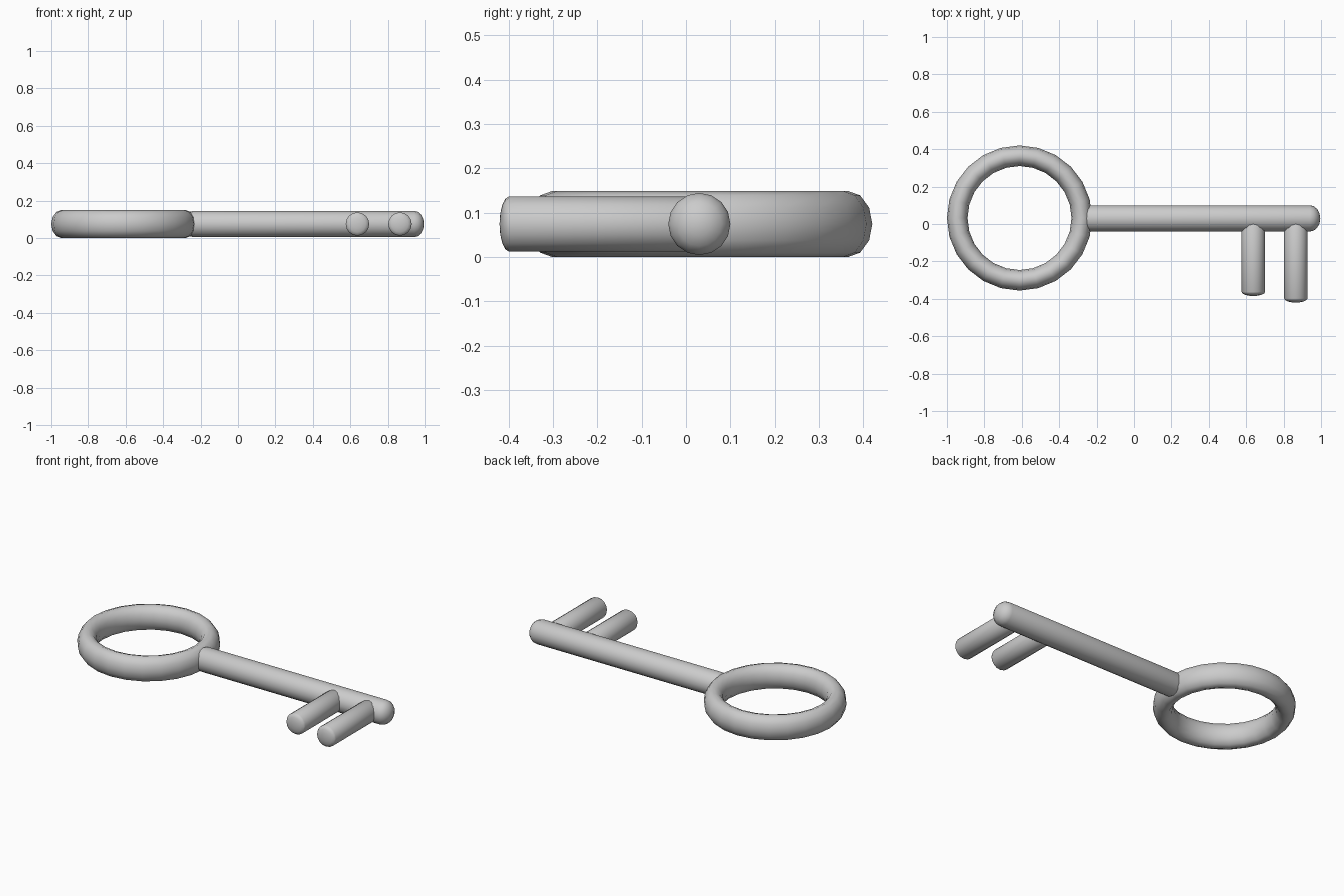
import bpy, bmesh, math
from mathutils import Matrix

if "Cube" in bpy.data.objects:
    bpy.data.objects.remove(bpy.data.objects["Cube"])

MID_Z = 0.0745
AXIS_Y = 0.032


def finish(bm, name):
    bmesh.ops.recalc_face_normals(bm, faces=bm.faces[:])
    mesh = bpy.data.meshes.new(name)
    bm.to_mesh(mesh)
    bm.free()
    for p in mesh.polygons:
        p.use_smooth = True
    obj = bpy.data.objects.new(name, mesh)
    bpy.context.collection.objects.link(obj)
    return obj


def domed_rod(name, radius, length, cap_start, cap_end, matrix, sides=16, steps=4):
    """Rod along local +z with rounded, flattened caps; length is tip to tip."""
    profile = []
    for i in range(1, steps + 1):
        a = math.pi / 2 * i / steps
        profile.append((radius * math.sin(a), cap_start * (1 - math.cos(a))))
    for i in range(steps, 0, -1):
        a = math.pi / 2 * i / steps
        profile.append((radius * math.sin(a), length - cap_end * (1 - math.cos(a))))
    bm = bmesh.new()
    rings = [[bm.verts.new((r * math.cos(2 * math.pi * k / sides),
                            r * math.sin(2 * math.pi * k / sides), z))
              for k in range(sides)] for r, z in profile]
    tips = (bm.verts.new((0, 0, 0)), bm.verts.new((0, 0, length)))
    for k in range(sides):
        n = (k + 1) % sides
        for a, b in zip(rings, rings[1:]):
            bm.faces.new((a[k], a[n], b[n], b[k]))
        bm.faces.new((rings[0][n], rings[0][k], tips[0]))
        bm.faces.new((rings[-1][k], rings[-1][n], tips[1]))
    bm.transform(matrix)
    return finish(bm, name)


# Bow: ring with a tall oval cross-section
MAJOR, MINOR, TUBE, HALF_H = 24, 12, 0.055, 0.0745
bm = bmesh.new()
loops = []
for i in range(MAJOR):
    t = 2 * math.pi * i / MAJOR
    loop = []
    for j in range(MINOR):
        p = 2 * math.pi * j / MINOR
        r = 0.333 + TUBE * math.cos(p)
        loop.append(bm.verts.new((-0.612 + r * math.cos(t), AXIS_Y + r * math.sin(t),
                                  MID_Z + HALF_H * math.sin(p))))
    loops.append(loop)
for i in range(MAJOR):
    a, b = loops[i], loops[(i + 1) % MAJOR]
    for j in range(MINOR):
        k = (j + 1) % MINOR
        bm.faces.new((a[j], b[j], b[k], a[k]))
finish(bm, "bow_ring")

# Shaft: rod from the ring to the rounded tip
domed_rod("shaft", 0.07, 1.28, 0.045, 0.055,
          Matrix.Translation((-0.284, 0.03, MID_Z)) @ Matrix.Rotation(math.pi / 2, 4, 'Y'))

# Bit: two teeth pointing to the front
for name, x, tip_y in (("inner_tooth", 0.638, -0.385), ("outer_tooth", 0.865, -0.42)):
    domed_rod(name, 0.0625, 0.03 - tip_y, 0.02, 0.022,
              Matrix.Translation((x, 0.03, MID_Z)) @ Matrix.Rotation(math.pi / 2, 4, 'X'))
